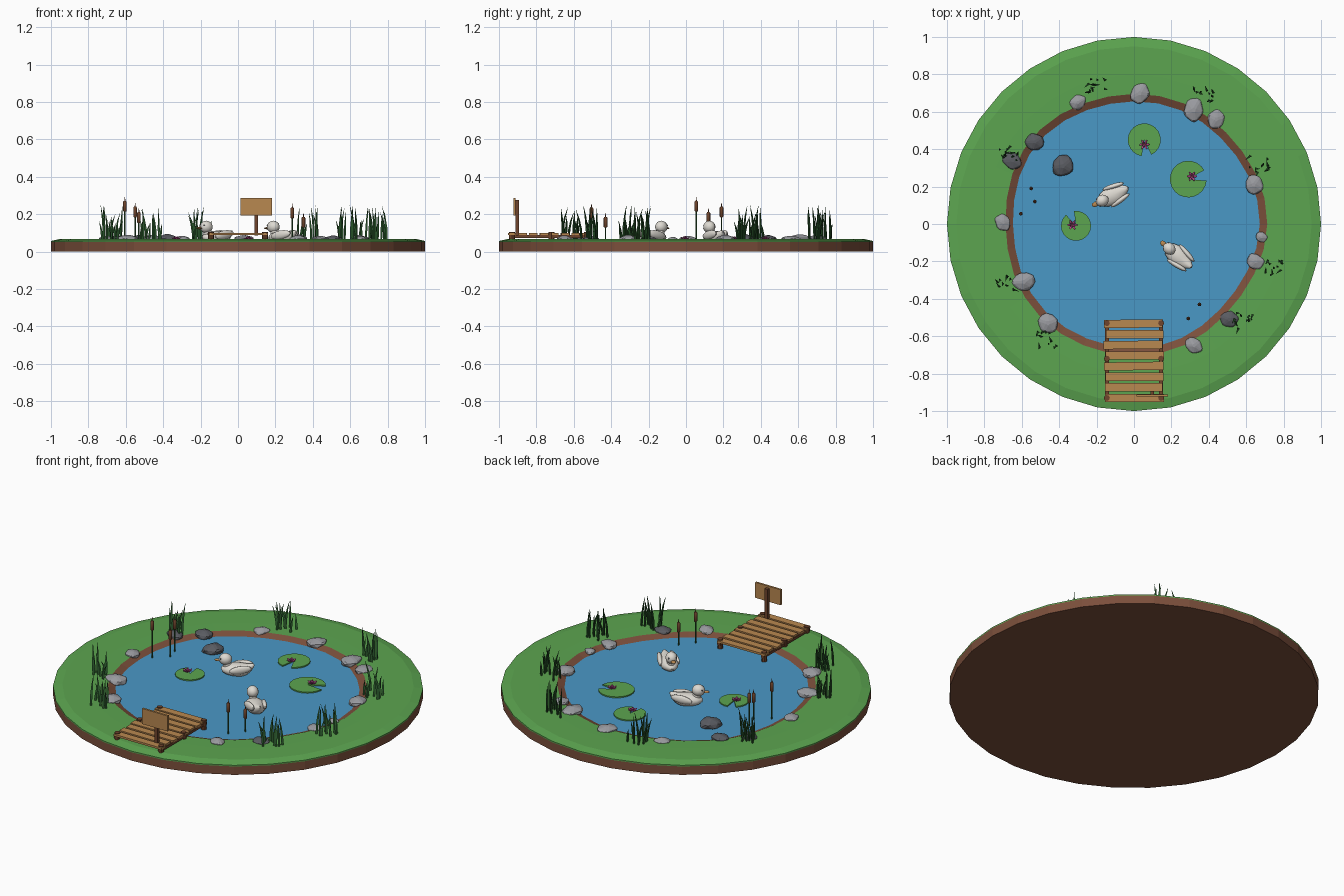
import bpy, bmesh, math, random
from math import sin, cos, pi, radians
from mathutils import Matrix, Vector

random.seed(4)
if "Cube" in bpy.data.objects:
    bpy.data.objects.remove(bpy.data.objects["Cube"])


def material(name, code):
    def lin(c):
        c /= 255
        return ((c + 0.055) / 1.055) ** 2.4 if c > 0.04 else c / 12.92
    col = [lin(int(code[i:i + 2], 16)) for i in (0, 2, 4)] + [1]
    m = bpy.data.materials.new(name)
    m.use_nodes = True
    m.diffuse_color = col
    m.node_tree.nodes["Principled BSDF"].inputs["Base Color"].default_value = col
    return m


GRASS = material("grass green", "5CA550")
SOIL = material("soil brown", "7B4F3B")
WATER = material("water blue", "4A98C6")
PLANK = material("light wood", "B98850")
WOOD = material("dark wood", "6E442C")
STONE = material("light stone", "9A9BA0")
SLATE = material("dark stone", "5A5C62")
REED = material("reed green", "2E5F30")
FEATHER = material("feather white", "DEDAD2")
PINK = material("flower pink", "B8488C")


def finish(name, bm, mats, smooth=False):
    me = bpy.data.meshes.new(name)
    bmesh.ops.recalc_face_normals(bm, faces=bm.faces)
    bm.to_mesh(me)
    bm.free()
    for m in mats:
        me.materials.append(m)
    ob = bpy.data.objects.new(name, me)
    bpy.context.collection.objects.link(ob)
    if smooth:
        bpy.ops.object.select_all(action="DESELECT")
        ob.select_set(True)
        bpy.context.view_layer.objects.active = ob
        bpy.ops.object.shade_smooth_by_angle(angle=radians(40))
    return ob


def tag(bm, start, mi):
    for f in list(bm.faces)[start:]:
        f.material_index = mi


def ball(bm, pos, size, mi=0, rot=Matrix(), seg=14):
    n = len(bm.faces)
    m = Matrix.Translation(pos) @ rot @ Matrix.Diagonal((*size, 1))
    out = bmesh.ops.create_uvsphere(bm, u_segments=seg, v_segments=seg // 2 + 2, radius=1, matrix=m)
    tag(bm, n, mi)
    return out["verts"]


def box(bm, pos, size, mi=0, turn=0):
    n = len(bm.faces)
    m = Matrix.Translation(pos) @ Matrix.Rotation(turn, 4, "Z") @ Matrix.Diagonal((*size, 1))
    bmesh.ops.create_cube(bm, size=1, matrix=m)
    tag(bm, n, mi)


def tube(bm, path, radii, sides=6, mi=0):
    """Upright tube through points; a zero radius closes to a tip."""
    n = len(bm.faces)
    rings = [[bm.verts.new((p[0] + r * cos(2 * pi * i / sides), p[1] + r * sin(2 * pi * i / sides), p[2]))
              for i in range(sides)] for p, r in zip(path, radii)]
    for a, b in zip(rings, rings[1:]):
        for i in range(sides):
            j = (i + 1) % sides
            bm.faces.new((a[i], a[j], b[j], b[i]))
    bm.faces.new(rings[0])
    bm.faces.new(rings[-1])
    tag(bm, n, mi)


# Ground disc: soil side, grass top, earth bank and pond
def ground():
    bm = bmesh.new()
    profile = [(1, 0), (1, .05), (1, .057), (.95, .068), (.8, .068), (.7, .066), (.66, .05), (.3, .05)]
    bands = [1, 0, 0, 0, 0, 1, 2]
    seg, rings = 32, []
    for r, z in profile:
        ring = []
        for i in range(seg):
            a = 2 * pi * i / seg
            rr = r + (.008 * sin(3 * a + 1) + .006 * cos(5 * a) if .6 < r < .75 else 0)
            ring.append(bm.verts.new((rr * cos(a), rr * sin(a), z)))
        rings.append(ring)
    for a, b, mi in zip(rings, rings[1:], bands):
        for i in range(seg):
            j = (i + 1) % seg
            bm.faces.new((a[i], a[j], b[j], b[i])).material_index = mi
    bm.faces.new(rings[0]).material_index = 1
    bm.faces.new(rings[-1]).material_index = 2
    finish("pond_ground", bm, [GRASS, SOIL, WATER])


ground()

# Stones around the bank: x, y, radius
PALE = [(.03, .70, .062), (-.30, .65, .048), (-.70, .01, .05), (-.59, -.31, .066), (-.46, -.53, .064),
        (.32, -.65, .054), (.65, -.2, .05), (.68, -.07, .036), (.64, .21, .062), (.44, .56, .057), (.32, .61, .066)]
DARK = [(-.53, .44, .055), (-.65, .34, .055), (-.38, .31, .068), (.51, -.51, .053)]


def stone(name, x, y, r, mat):
    bm = bmesh.new()
    bmesh.ops.create_icosphere(bm, subdivisions=1, radius=1)
    for v in bm.verts:
        v.co *= random.uniform(.88, 1.12)
    bmesh.ops.bevel(bm, geom=bm.edges[:], offset=.12, segments=1, affect="EDGES")
    turn = Matrix.Rotation(random.uniform(0, 6), 4, "Z")
    m = Matrix.Translation((x, y, .062)) @ turn @ Matrix.Diagonal((r * 1.1, r * .93, r * .5, 1))
    bm.transform(m)
    finish(name, bm, [mat])


for group, mat, label in ((PALE, STONE, "pale_stone"), (DARK, SLATE, "dark_stone")):
    for k, (x, y, r) in enumerate(group):
        stone(f"{label}_{k + 1}", x, y, r, mat)

# Tall grass clumps
CLUMPS = [(-.19, .74), (.37, .69), (.67, .32), (.74, -.23), (.59, -.52), (-.47, -.62), (-.70, -.32), (-.67, .37)]
for k, (cx, cy) in enumerate(CLUMPS):
    bm = bmesh.new()
    for _ in range(11):
        x, y = cx + random.uniform(-.055, .055), cy + random.uniform(-.045, .045)
        h, lean, a = random.uniform(.08, .19), random.uniform(.005, .035), random.uniform(0, 2 * pi)
        path = [(x + lean * t * t * cos(a), y + lean * t * t * sin(a), .06 + h * t) for t in (0, .35, .7, 1)]
        tube(bm, path, (.006, .0075, .005, .0005), 3)
    finish(f"grass_clump_{k + 1}", bm, [REED])

# Cattails: x, y, top height
CATTAILS = [(-.55, .19, .255), (-.53, .12, .225), (-.605, .055, .285), (.35, -.43, .2), (.29, -.505, .25)]
for k, (x, y, top) in enumerate(CATTAILS):
    bm = bmesh.new()
    tube(bm, [(x, y, .04), (x, y, top - .05)], (.004, .004), 6, 0)
    head = [(x, y, top - d) for d in (.072, .067, .02, .014)]
    tube(bm, head, (.006, .010, .010, .006), 8, 1)
    tube(bm, [(x, y, top - .016), (x, y, top + .006)], (.0035, .001), 5, 1)
    finish(f"cattail_{k + 1}", bm, [REED, WOOD], True)


# Lily pads with a notch, each carrying a flower
def lily(name, x, y, r, notch, fx, fy):
    bm = bmesh.new()
    n, gap = 20, .3
    pts = [(0, 0)] + [(r * cos(a), r * sin(a)) for a in
                      (notch + gap + (2 * pi - 2 * gap) * i / n for i in range(n + 1))]
    face = bm.faces.new([bm.verts.new((x + px, y + py, .052)) for px, py in pts])
    ext = bmesh.ops.extrude_face_region(bm, geom=[face])
    bmesh.ops.translate(bm, vec=(0, 0, .007), verts=[g for g in ext["geom"] if isinstance(g, bmesh.types.BMVert)])
    finish(name + "_pad", bm, [GRASS])
    bm = bmesh.new()
    for count, length, tilt, off in ((6, .032, .45, 0), (5, .022, 1.0, .5)):
        for i in range(count):
            rot = Matrix.Rotation(2 * pi * i / count + off, 4, "Z") @ Matrix.Rotation(-tilt, 4, "Y")
            mid = rot @ Vector((length / 2, 0, 0))
            ball(bm, Vector((fx, fy, .062)) + mid, (length / 2, .007, .003), 0, rot, 6)
    ball(bm, (fx, fy, .067), (.006, .006, .006), 1, seg=6)
    finish(name + "_flower", bm, [PINK, PLANK])


lily("lily_back", .055, .45, .088, radians(-82), .055, .425)
lily("lily_right", .29, .24, .098, radians(12), .31, .255)
lily("lily_left", -.31, -.01, .08, radians(115), -.33, -.005)


# Ducks, built facing +x and then turned
def duck(name, x, y, heading):
    bm = bmesh.new()
    for v in ball(bm, (0, 0, .075), (.092, .052, .036), seg=16):
        back = max(0, -v.co.x - .025) / .065
        v.co.z += .03 * back ** 2
        v.co.y *= 1 - .45 * back
    ball(bm, (.058, 0, .1), (.024, .022, .03))
    ball(bm, (.067, 0, .132), (.036, .032, .033))
    for s in (-1, 1):
        sweep = Matrix.Rotation(s * .16, 4, "Z") @ Matrix.Rotation(.16, 4, "Y")
        ball(bm, (-.02, s * .042, .09), (.062, .014, .023), 0, sweep)
        ball(bm, (.09, s * .02, .14), (.005, .005, .005), 2, seg=6)
    ball(bm, (.108, 0, .125), (.02, .014, .006), 1, seg=8)
    bm.transform(Matrix.Translation((x, y, 0)) @ Matrix.Rotation(radians(heading), 4, "Z"))
    finish(name, bm, [FEATHER, PLANK, SLATE], True)


duck("duck_left", -.11, .155, 207)
duck("duck_right", .24, -.175, 140)

# Dock: planks on two rails with six posts
bm = bmesh.new()
for i in range(8):
    box(bm, (random.uniform(-.005, .005), -.93 + i * .0567, .094),
        (.315 + random.uniform(-.008, .008), .044, .012), 0, random.uniform(-.015, .015))
finish("dock_planks", bm, [PLANK])
bm = bmesh.new()
for x in (-.145, .145):
    box(bm, (x, -.73, .081), (.02, .43, .015))
    for y in (-.93, -.72, -.53):
        tube(bm, [(x, y, .03), (x, y, .105)], (.016, .016), 8)
finish("dock_frame", bm, [WOOD])

# Sign on its post
bm = bmesh.new()
box(bm, (.097, -.902, .18), (.02, .018, .19))
finish("sign_post", bm, [WOOD])
bm = bmesh.new()
box(bm, (.097, -.917, .24), (.168, .012, .092))
finish("sign_board", bm, [PLANK])
